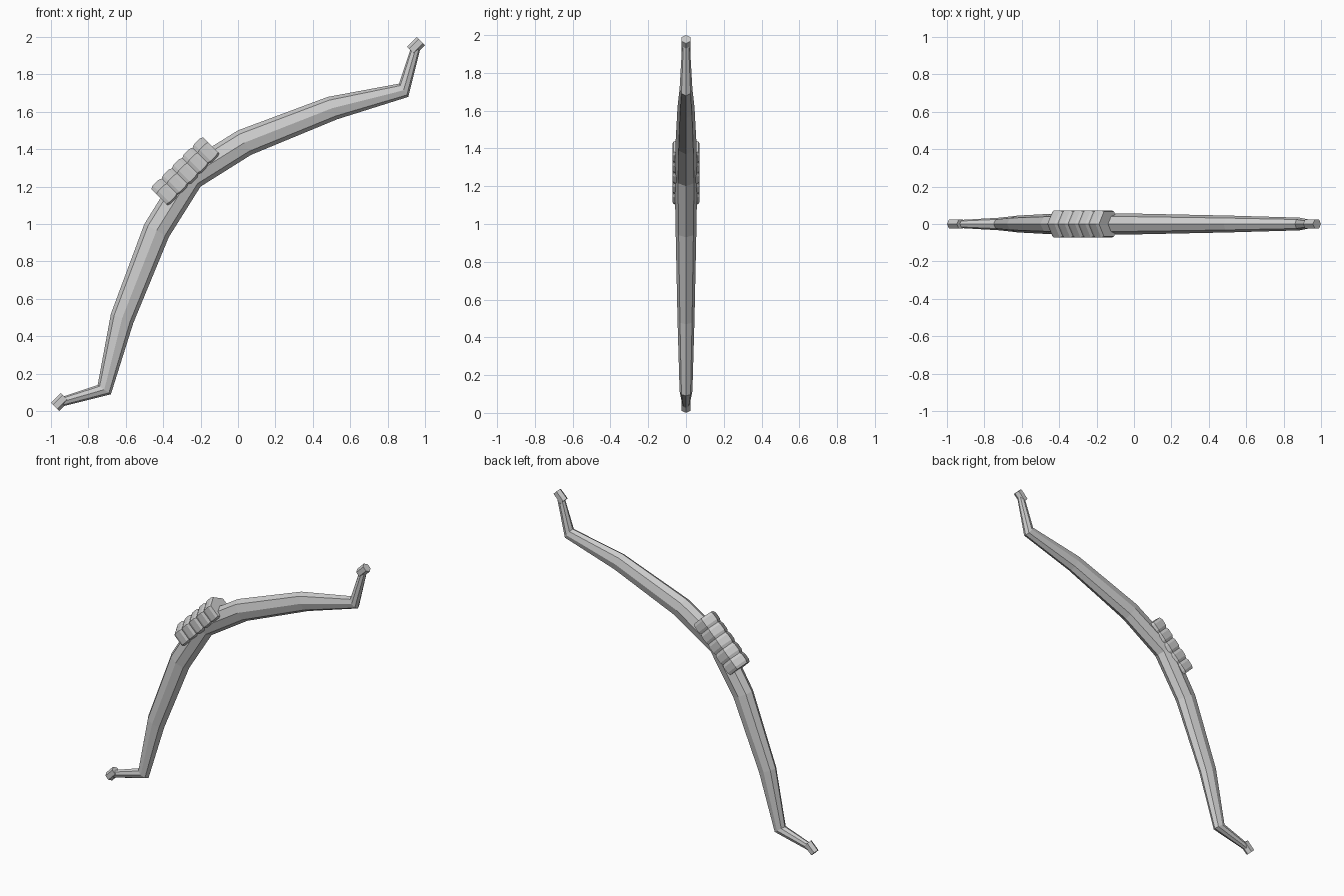
import bpy, bmesh, math
from mathutils import Vector

if "Cube" in bpy.data.objects:
    bpy.data.objects.remove(bpy.data.objects["Cube"])

R2 = math.sqrt(2)


def place(u, v, y):
    """Bow plane (u along the string line, v toward the back) to world."""
    return Vector(((u - v) / R2, y, 1 + (u + v) / R2))


def loft(name, stations, sides):
    """Skin rings given as (u, v, normal_u, normal_v, in-plane radius, y radius)."""
    bm = bmesh.new()
    rings = []
    for u, v, nu, nv, r, ry in stations:
        ring = []
        for i in range(sides):
            a = math.tau * i / sides
            c = math.cos(a) * r
            ring.append(bm.verts.new(place(u + nu * c, v + nv * c, math.sin(a) * ry)))
        rings.append(ring)
    for a, b in zip(rings, rings[1:]):
        for i in range(sides):
            j = (i + 1) % sides
            bm.faces.new((a[i], a[j], b[j], b[i]))
    bm.faces.new(rings[0])
    bm.faces.new(rings[-1])
    bmesh.ops.recalc_face_normals(bm, faces=bm.faces)
    mesh = bpy.data.meshes.new(name)
    bm.to_mesh(mesh)
    bm.free()
    ob = bpy.data.objects.new(name, mesh)
    bpy.context.collection.objects.link(ob)
    return ob


# Bow limbs: half path from the grip out to the recurved tip, then mirrored
half = [  # outer edge (u, v), inner edge (u, v), y radius
    ((0, .437), (0, .283), .060),
    ((.354, .354), (.311, .212), .055),
    ((.820, .141), (.771, .021), .045),
    ((1.139, -.078), (1.124, -.163), .034),
    ((1.345, .025), (1.358, -.023), .020),
]
stations = []
for sign, pts in ((-1, half[:0:-1]), (1, half)):
    for (uo, vo), (ui, vi), ry in pts:
        d = Vector((sign * (uo - ui), vo - vi))
        r = d.length / 2
        d.normalize()
        stations.append((sign * (uo + ui) / 2, (vo + vi) / 2, d.x, d.y, r, ry))
loft("bow_limbs", stations, 8)

# Grip: five bevelled hexagonal wraps in a row
width, low, high = .078, .076, .084
profile = [(-2.5 * width, low)]
for k in range(5):
    start = (k - 2.5) * width
    profile += [(start + .018, high), (start + width - .018, high), (start + width, low)]
k6 = math.cos(math.pi / 6)
loft("grip_wraps", [(u, .384, 0, 1, r, r) for u, r in profile], 6)

# String nocks: small hexagonal caps on both tips
for sign, side in ((-1, "lower"), (1, "upper")):
    loft(side + "_nock", [(sign * u, 0, 0, 1, .031, .028) for u in (1.309, 1.383)], 6)
